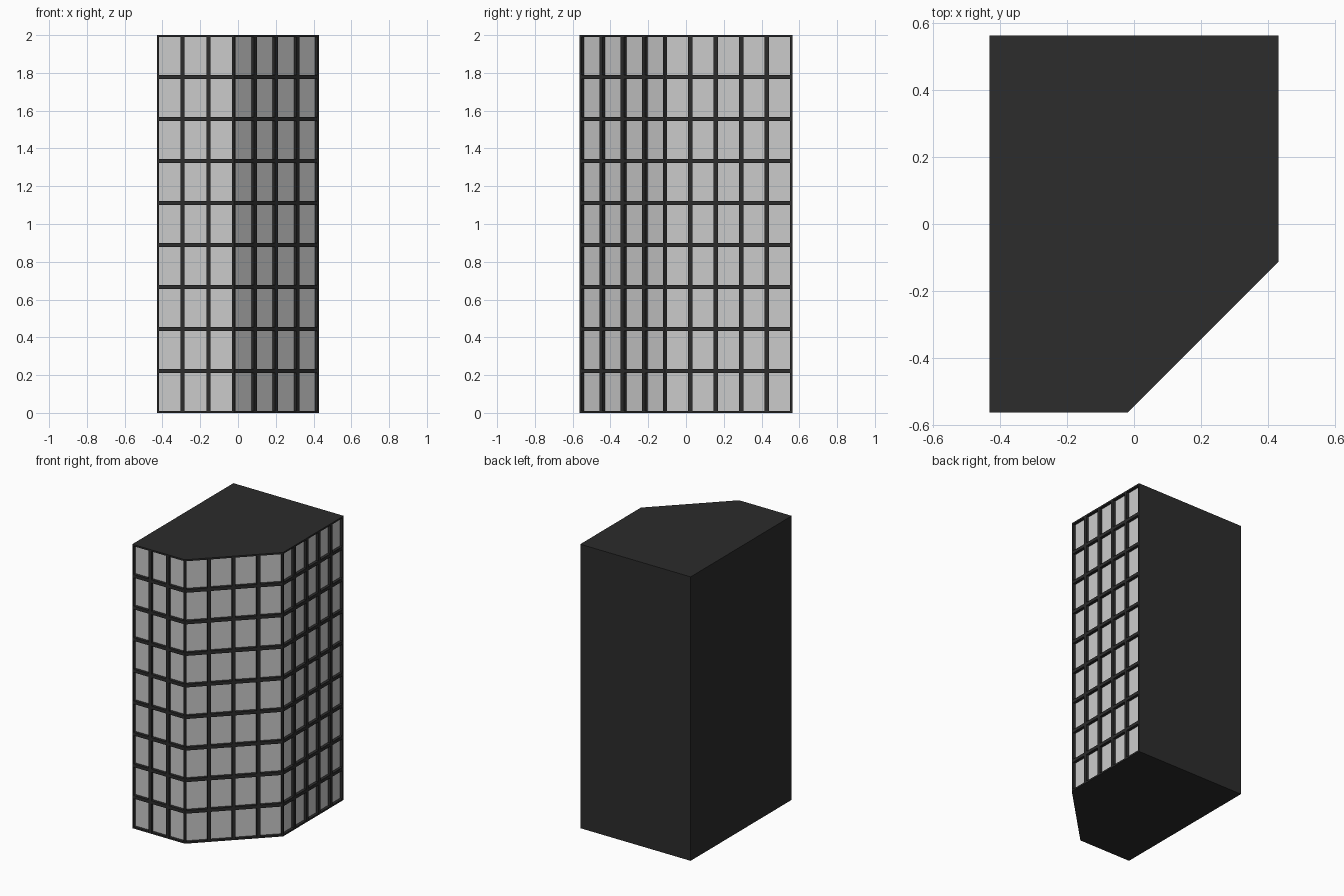
import bpy, bmesh
from mathutils import Vector

if "Cube" in bpy.data.objects:
    bpy.data.objects.remove(bpy.data.objects["Cube"])

FLOORS, HEIGHT = 9, 2.0
MARGIN, DEPTH = 0.016, 0.02

# Footprint corners (counter-clockwise) with window columns on the wall that follows
corners = [((-0.43, -0.5625), 3), ((-0.02, -0.5625), 4), ((0.43, -0.1125), 5),
           ((0.43, 0.5625), 0), ((-0.43, 0.5625), 0)]

# Outline split into one segment per window column
outline, glazed = [], []
for i, (p, cols) in enumerate(corners):
    a, b = Vector(p), Vector(corners[(i + 1) % len(corners)][0])
    for k in range(max(cols, 1)):
        outline.append(a.lerp(b, k / max(cols, 1)))
        glazed.append(cols > 0)

bm = bmesh.new()
rings = [[bm.verts.new((p.x, p.y, HEIGHT * f / FLOORS)) for p in outline]
         for f in range(FLOORS + 1)]

# Walls, one quad per window cell, plus floor and roof
cells = []
n = len(outline)
for lo, hi in zip(rings, rings[1:]):
    for i in range(n):
        j = (i + 1) % n
        face = bm.faces.new((lo[i], lo[j], hi[j], hi[i]))
        if glazed[i]:
            cells.append(face)
bm.faces.new(rings[-1])
bm.faces.new(rings[0][::-1])
bm.normal_update()

# Frames in the wall plane, then recessed window panes
bmesh.ops.inset_individual(bm, faces=cells, thickness=MARGIN, depth=0.0)
bm.normal_update()
for cell in cells:
    inward = -DEPTH * cell.normal.copy()
    pane = bmesh.ops.extrude_face_region(bm, geom=[cell])["geom"]
    bmesh.ops.translate(bm, vec=inward,
                        verts=[g for g in pane if isinstance(g, bmesh.types.BMVert)])
    for g in pane:
        if isinstance(g, bmesh.types.BMFace):
            g.material_index = 1
    if cell.is_valid and cell not in pane:
        bm.faces.remove(cell)
bmesh.ops.recalc_face_normals(bm, faces=bm.faces)

mesh = bpy.data.meshes.new("tower_block")
bm.to_mesh(mesh)
bm.free()

# Dark cladding and pale grey glass
for name, v in (("dark_cladding", 0.025), ("grey_glass", 0.8)):
    mat = bpy.data.materials.new(name)
    mat.diffuse_color = (v, v, v, 1)
    mat.use_nodes = True
    mat.node_tree.nodes["Principled BSDF"].inputs["Base Color"].default_value = mat.diffuse_color
    mesh.materials.append(mat)
bpy.context.collection.objects.link(bpy.data.objects.new("tower_block", mesh))
